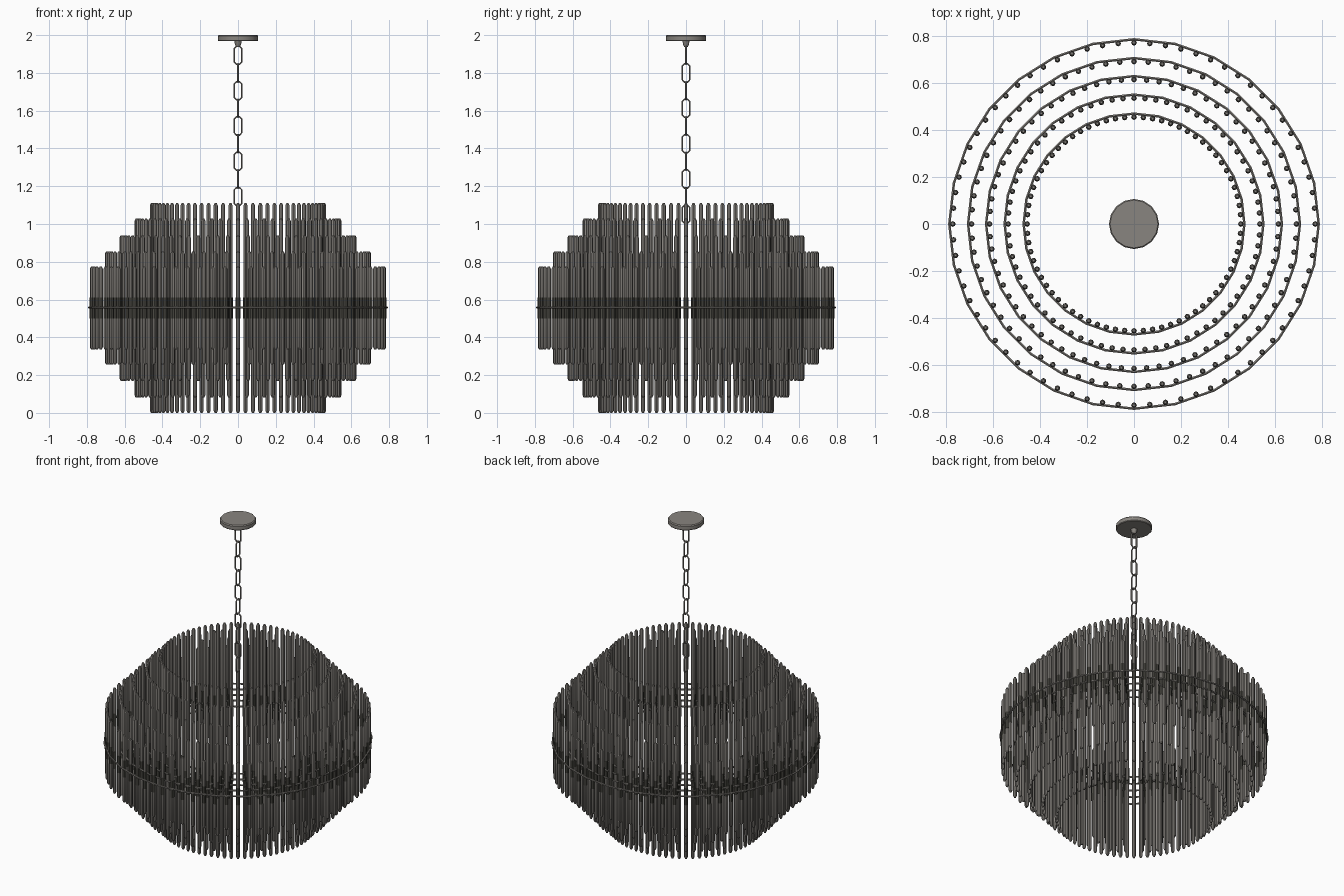
import bpy, bmesh, math
from mathutils import Vector

if "Cube" in bpy.data.objects:
    bpy.data.objects.remove(bpy.data.objects["Cube"])

def material(name, rgb):
    m = bpy.data.materials.new(name)
    m.diffuse_color = (*rgb, 1)
    m.use_nodes = True
    m.node_tree.nodes["Principled BSDF"].inputs["Base Color"].default_value = m.diffuse_color
    return m

METAL = material("warm grey metal", (0.25, 0.235, 0.215))
DARK = material("dark bronze", (0.075, 0.073, 0.06))

def finish(bm, name, mats, smooth=True):
    bmesh.ops.recalc_face_normals(bm, faces=bm.faces)
    me = bpy.data.meshes.new(name)
    bm.to_mesh(me)
    bm.free()
    for m in mats:
        me.materials.append(m)
    ob = bpy.data.objects.new(name, me)
    bpy.context.collection.objects.link(ob)
    if smooth:
        bpy.ops.object.select_all(action='DESELECT')
        ob.select_set(True)
        bpy.context.view_layer.objects.active = ob
        bpy.ops.object.shade_smooth_by_angle(angle=math.radians(35))
    return ob

def lathe(bm, profile, x, y, sides, dark=()):
    """Stack of rings (radius, z) at x, y; bands listed in dark use material 1."""
    rings = []
    for r, z in profile:
        rings.append([bm.verts.new((x + r * math.cos(2 * math.pi * k / sides),
                                    y + r * math.sin(2 * math.pi * k / sides), z))
                      for k in range(sides)])
    for i in range(len(rings) - 1):
        a, b = rings[i], rings[i + 1]
        for k in range(sides):
            n = (k + 1) % sides
            f = bm.faces.new((a[k], a[n], b[n], b[k]))
            f.material_index = 1 if i in dark else 0
    bm.faces.new(rings[0][::-1])
    bm.faces.new(rings[-1])

def closed_tube(bm, pts, normal, r, sides):
    """Tube around a closed flat path."""
    pts = [Vector(p) for p in pts]
    normal = Vector(normal)
    count = len(pts)
    rings = []
    for i, p in enumerate(pts):
        out = (pts[(i + 1) % count] - pts[i - 1]).normalized().cross(normal)
        rings.append([bm.verts.new(p + r * (math.cos(t) * out + math.sin(t) * normal))
                      for t in (2 * math.pi * (k + 0.5) / sides for k in range(sides))])
    for i in range(count):
        a, b = rings[i], rings[(i + 1) % count]
        for k in range(sides):
            n = (k + 1) % sides
            bm.faces.new((a[k], a[n], b[n], b[k]))

MID = 0.555
RODS = 72
R = 0.011

# Five tiers: ring radius and half height of the rods
tiers = [(0.788, 0.22), (0.708, 0.30), (0.631, 0.385), (0.552, 0.473), (0.471, MID)]
for t, (radius, half) in enumerate(tiers, 1):
    # hanging rods with rounded ends and a dark sleeve in the middle
    bm = bmesh.new()
    profile = [(R * 0.5, MID - half), (R, MID - half + 0.012),
               (R, MID - 0.055), (R * 1.1, MID - 0.055),
               (R * 1.1, MID + 0.055), (R, MID + 0.055),
               (R, MID + half - 0.012), (R * 0.5, MID + half)]
    for i in range(RODS):
        a = 2 * math.pi * i / RODS
        lathe(bm, profile, (radius - 0.015) * math.cos(a),
              (radius - 0.015) * math.sin(a), 8, dark=(2, 3, 4))
    finish(bm, f"rods_tier_{t}", [METAL, DARK])
    # support ring
    bm = bmesh.new()
    n = 28
    closed_tube(bm, [(radius * math.cos(2 * math.pi * k / n),
                      radius * math.sin(2 * math.pi * k / n), MID + 0.003) for k in range(n)],
                (0, 0, 1), 0.006, 6)
    finish(bm, f"support_ring_{t}", [METAL])

# Chain of links turned alternately by a quarter
PITCH = 0.0935
W, H, C = 0.019, 0.048, 0.011
outline = [(W, -H + C), (W, H - C), (W - C, H), (C - W, H),
           (-W, H - C), (-W, C - H), (C - W, -H), (W - C, -H)]
for i in range(10):
    z = 1.893 - i * PITCH
    bm = bmesh.new()
    if i % 2 == 0:
        closed_tube(bm, [(u, 0, z + v) for u, v in outline], (0, 1, 0), 0.005, 6)
    else:
        closed_tube(bm, [(0, u, z + v) for u, v in outline], (1, 0, 0), 0.005, 6)
    finish(bm, f"chain_link_{i + 1}", [METAL])

# Ceiling canopy
bm = bmesh.new()
lathe(bm, [(0.104, 1.968), (0.107, 1.972), (0.107, 1.994), (0.102, 2.0)], 0, 0, 16)
finish(bm, "ceiling_canopy", [METAL])

# Small boss holding the chain
bm = bmesh.new()
lathe(bm, [(0.010, 1.938), (0.016, 1.950), (0.020, 1.970)], 0, 0, 10)
finish(bm, "canopy_boss", [METAL])
